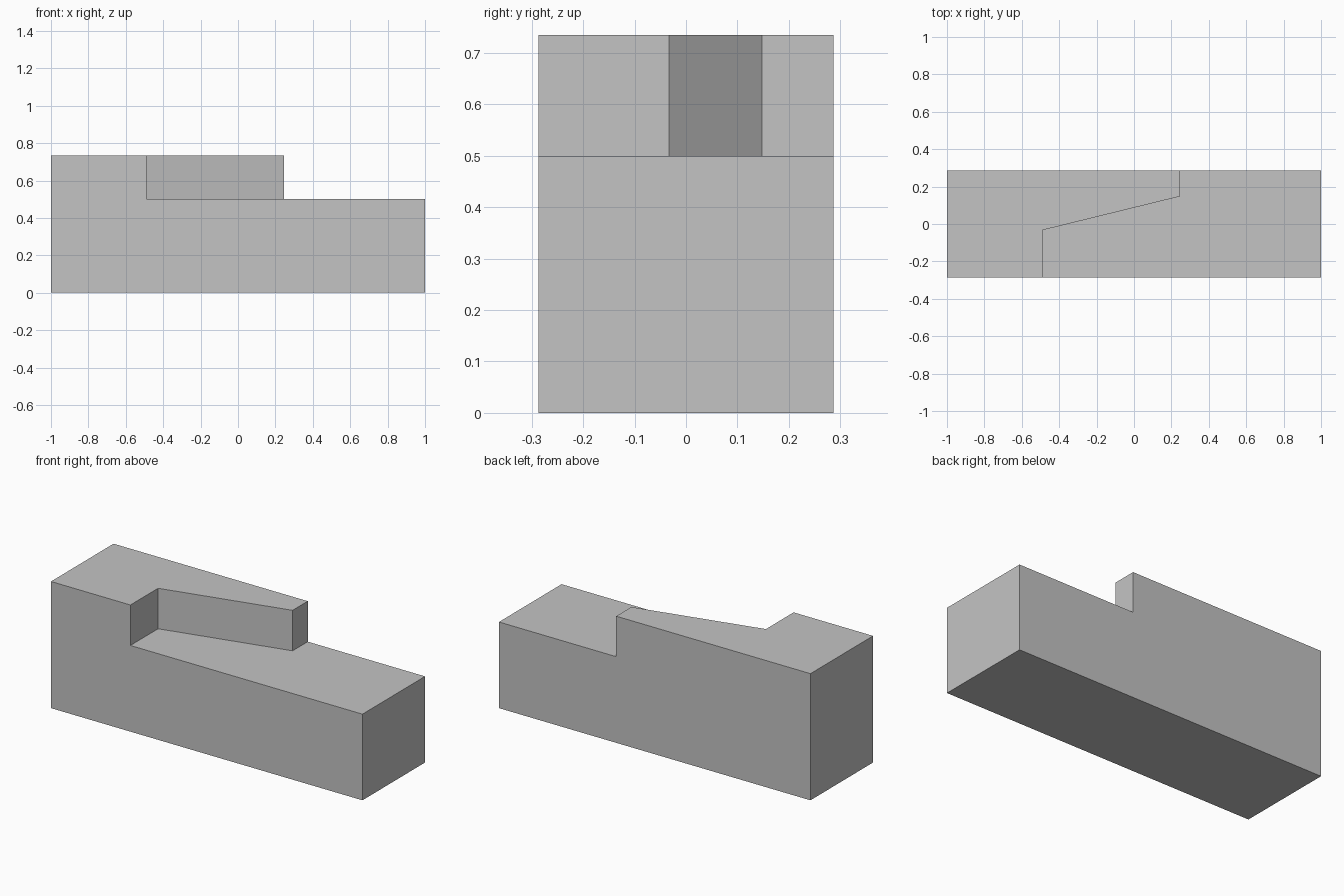
import bpy
import bmesh

cube = bpy.data.objects.get("Cube")
if cube:
    bpy.data.objects.remove(cube, do_unlink=True)

END, SIDE = 1.0, 0.287
LEDGE, TOP = 0.5, 0.735

# Single grey material
grey = bpy.data.materials.new("light_grey")
grey.use_nodes = True
colour = (0.55, 0.55, 0.55, 1.0)
grey.diffuse_color = colour
grey.node_tree.nodes["Principled BSDF"].inputs["Base Color"].default_value = colour

bm = bmesh.new()

# Stepped line dividing the raised part from the ledge, front to back
step = [bm.verts.new((x, y, 0)) for x, y in
        [(-0.49, -SIDE), (-0.49, -0.033), (0.247, 0.148), (0.247, SIDE)]]


def end_corners(x):
    return [bm.verts.new((x, y, 0)) for y in (SIDE, -SIDE)]


raised = bm.faces.new(step + end_corners(-END))
ledge = bm.faces.new(step[::-1] + end_corners(END)[::-1])


def extrude_up(face, height):
    """Extrude a face upward, leaving its original as the bottom."""
    result = bmesh.ops.extrude_face_region(bm, geom=[face], use_keep_orig=True)
    verts = [g for g in result["geom"] if isinstance(g, bmesh.types.BMVert)]
    bmesh.ops.translate(bm, verts=verts, vec=(0, 0, height))


# Raise both footprints, then weld them into one solid
bottom = [raised, ledge]
result = bmesh.ops.extrude_face_region(bm, geom=bottom, use_keep_orig=True)
verts = [g for g in result["geom"] if isinstance(g, bmesh.types.BMVert)]
bmesh.ops.translate(bm, verts=verts, vec=(0, 0, LEDGE))
upper = [g for g in result["geom"] if isinstance(g, bmesh.types.BMFace)
         and all(v.co.z > LEDGE / 2 for v in g.verts)]
block_top = min(upper, key=lambda f: f.calc_center_bounds().x)
extrude_up(block_top, TOP - LEDGE)
if block_top.is_valid:
    bmesh.ops.delete(bm, geom=[block_top], context="FACES_ONLY")

# Merge coplanar faces so each side is one clean flat face
bmesh.ops.recalc_face_normals(bm, faces=bm.faces)
bmesh.ops.dissolve_limit(bm, angle_limit=0.01, verts=bm.verts, edges=bm.edges)
bmesh.ops.recalc_face_normals(bm, faces=bm.faces)

mesh = bpy.data.meshes.new("stepped_block")
bm.to_mesh(mesh)
bm.free()
mesh.materials.append(grey)
block = bpy.data.objects.new("stepped_block", mesh)
bpy.context.collection.objects.link(block)
